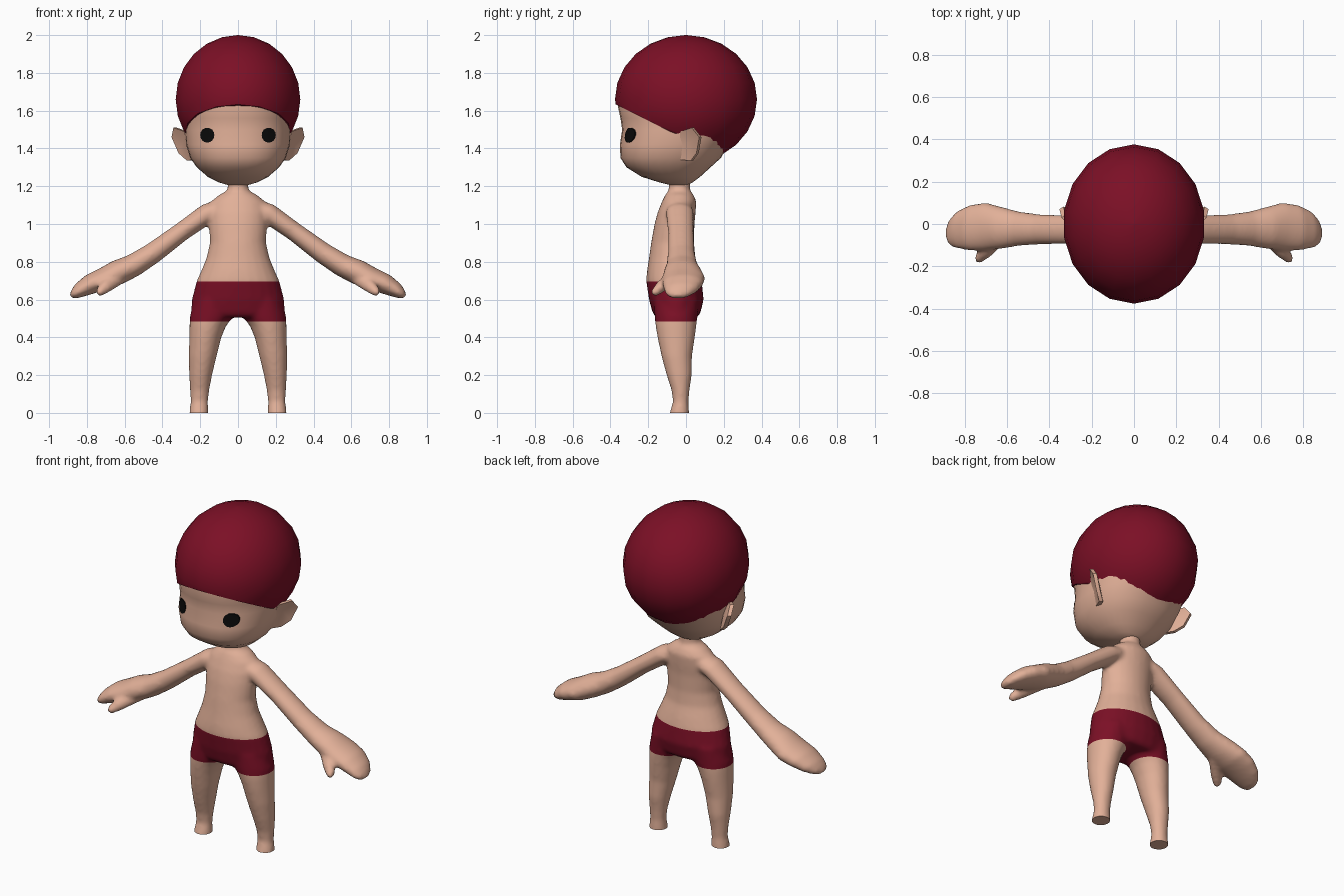
import bpy, bmesh, math
from mathutils import Vector

if "Cube" in bpy.data.objects:
    bpy.data.objects.remove(bpy.data.objects["Cube"])


def material(name, rgb):
    m = bpy.data.materials.new(name)
    m.diffuse_color = (*rgb, 1)
    m.use_nodes = True
    m.node_tree.nodes["Principled BSDF"].inputs["Base Color"].default_value = m.diffuse_color
    return m


skin = material("skin", (0.76, 0.435, 0.315))
crimson = material("crimson", (0.20, 0.005, 0.019))
black = material("eye black", (0.003, 0.003, 0.003))


def loft(bm, rings, n=24, side=1, power=2.0, phase=0.0):
    """Closed tube through rings (x, y, z, half width, half depth[, tilt])."""
    def sup(c):
        return math.copysign(abs(c) ** (2 / power), c)
    loops = []
    for r in rings:
        x, y, z, a, b = r[:5]
        tilt = math.radians(r[5]) if len(r) > 5 else 0
        loop = []
        for i in range(n):
            t = 2 * math.pi * i / n + phase
            u, v = a * sup(math.cos(t)), b * sup(math.sin(t))
            loop.append(bm.verts.new((side * (x + u * math.cos(tilt)), y + v,
                                      z + u * math.sin(tilt))))
        loops.append(loop)
    for p, q in zip(loops, loops[1:]):
        for i in range(n):
            j = (i + 1) % n
            bm.faces.new((p[i], p[j], q[j], q[i]))
    bm.faces.new(loops[0])
    bm.faces.new(loops[-1])


def finish(name, bm, mats, angle=45):
    bmesh.ops.recalc_face_normals(bm, faces=bm.faces)
    me = bpy.data.meshes.new(name)
    bm.to_mesh(me)
    bm.free()
    ob = bpy.data.objects.new(name, me)
    bpy.context.collection.objects.link(ob)
    for m in mats:
        me.materials.append(m)
    bpy.ops.object.select_all(action='DESELECT')
    ob.select_set(True)
    bpy.context.view_layer.objects.active = ob
    bpy.ops.object.shade_smooth_by_angle(angle=math.radians(angle))
    return ob


def cut(bm, co, no, **kw):
    bmesh.ops.bisect_plane(bm, geom=bm.verts[:] + bm.edges[:] + bm.faces[:],
                           plane_co=co, plane_no=no, **kw)


def fill(bm):
    edges = [e for e in bm.edges if e.is_boundary]
    bmesh.ops.holes_fill(bm, edges=edges, sides=0)


# Body: torso, neck, legs, arms and thumbs as lofts, fused into one skin
torso = [(0, -.05, .505, .235, .11), (0, -.05, .53, .25, .127), (0, -.051, .6, .245, .145),
         (0, -.064, .7, .219, .147), (0, -.068, .75, .196, .139), (0, -.073, .82, .167, .123),
         (0, -.071, .9, .149, .114), (0, -.061, 1.0, .154, .106), (0, -.05, 1.06, .155, .101),
         (0, -.036, 1.12, .142, .091), (0, -.035, 1.155, .10, .075), (0, -.035, 1.175, .06, .058)]
neck = [(0, -.035, 1.1, .055, .057), (0, -.035, 1.26, .055, .057)]
leg = [(.13, -.05, .6, .1, .12), (.14, -.053, .51, .115, .114), (.16, -.053, .46, .097, .108),
       (.173, -.052, .4, .085, .099), (.187, -.049, .3, .074, .081), (.198, -.036, .2, .061, .067),
       (.203, -.029, .12, .051, .048), (.205, -.028, .06, .046, .041),
       (.207, -.035, .0, .051, .052), (.207, -.035, -.06, .051, .052)]
arm = [(.06, -.035, 1.09, .05, .065, 60), (.16, -.033, 1.057, .054, .074, 58),
       (.3, -.027, .958, .05, .068, 54), (.45, -.025, .846, .056, .071, 54),
       (.55, -.022, .783, .061, .082, 56), (.63, -.018, .747, .067, .1, 56),
       (.70, -.012, .712, .063, .113, 55), (.77, -.017, .685, .057, .109, 52),
       (.83, -.027, .652, .044, .09, 45), (.865, -.04, .627, .028, .065, 42),
       (.882, -.045, .613, .012, .035, 42)]
thumb = [(.63, -.06, .72, .042, .042, 50), (.69, -.12, .677, .037, .04, 50),
         (.728, -.155, .643, .027, .03, 45), (.744, -.166, .625, .014, .016, 40)]

bm = bmesh.new()
loft(bm, torso)
loft(bm, neck)
for s in (1, -1):
    for part in (leg, arm, thumb):
        loft(bm, part, side=s)
rough = finish("rough_body", bm, [])
rm = rough.modifiers.new("fuse", 'REMESH')
rm.mode = 'VOXEL'
rm.voxel_size = 0.012
sm = rough.modifiers.new("soften", 'SMOOTH')
sm.factor, sm.iterations = 0.5, 6
deps = bpy.context.evaluated_depsgraph_get()
fused = bpy.data.meshes.new_from_object(rough.evaluated_get(deps))
bm = bmesh.new()
bm.from_mesh(fused)
bpy.data.objects.remove(rough)
bpy.data.meshes.remove(fused)

# Flat soles, then waist and hem cuts for the shorts
cut(bm, (0, 0, 0.001), (0, 0, 1), clear_inner=True)
for v in bm.verts:
    if v.co.z < 0.0015:
        v.co.z = 0
fill(bm)
WAIST, HEM = 0.695, 0.483
for z in (WAIST, HEM):
    cut(bm, (0, 0, z), (0, 0, 1))
for f in bm.faces:
    c = f.calc_center_median()
    f.material_index = int(HEM < c.z < WAIST and abs(c.x) < 0.4)
finish("body_with_shorts", bm, [skin, crimson], 60)

# Head: chin to crown rings given as (z, front y, back y, half width)
profile = [(1.205, -.08, .005, .05), (1.22, -.14, .035, .10), (1.25, -.235, .075, .16),
           (1.3, -.315, .13, .218), (1.35, -.347, .185, .253), (1.42, -.35, .225, .275),
           (1.5, -.338, .285, .28), (1.56, -.347, .31, .284), (1.62, -.36, .32, .29),
           (1.7, -.35, .33, .29)]
bm = bmesh.new()
loft(bm, [(0, (f + b) / 2, z, w, (b - f) / 2) for z, f, b, w in profile], n=32, power=2.25)
head = finish("head", bm, [skin], 60)

# Hair cap: 18-sided ellipsoid cut by a slanted plane
bm = bmesh.new()
rings = []
for i in range(13):
    a = math.pi * min(max(i / 12, 0.004), 0.996)
    rings.append((0, 0, 1.66 + .34 * math.cos(a), .335 * math.sin(a), .376 * math.sin(a)))
loft(bm, rings, n=18, phase=math.radians(10))
cut(bm, (0, 0, 1.447), (0, 0.5, 1), clear_inner=True)
fill(bm)
finish("hair_cap", bm, [crimson], 50)

# Eyes: thin discs laid on the face
bpy.context.view_layer.update()
for s, label in ((1, "left"), (-1, "right")):
    bm = bmesh.new()
    bmesh.ops.create_circle(bm, cap_ends=True, segments=16, radius=1)
    bmesh.ops.poke(bm, faces=bm.faces[:])
    for v in bm.verts:
        x, z = s * .16 + v.co.x * .037, 1.47 + v.co.y * .04
        hit, loc, nor, _ = head.ray_cast(Vector((x, -1, z)), Vector((0, 1, 0)))
        v.co = loc + nor * 0.005
    skirt = bmesh.ops.extrude_face_region(bm, geom=bm.faces[:])
    for g in skirt["geom"]:
        if isinstance(g, bmesh.types.BMVert):
            g.co.y += 0.009
    finish(label + "_eye", bm, [black])

# Ears: thin flared plates
outline = [(.245, -.03, 1.34), (.265, -.035, 1.42), (.285, -.03, 1.49), (.342, .03, 1.51),
           (.352, .07, 1.46), (.315, .055, 1.375), (.27, .025, 1.335)]
for s, label in ((1, "left"), (-1, "right")):
    bm = bmesh.new()
    front = [bm.verts.new((s * x, y, z)) for x, y, z in outline]
    back = [bm.verts.new((s * (x - .018), y + .012, z)) for x, y, z in outline]
    mid = [bm.verts.new((s * x, y, 1.43)) for x, y in ((.292, .022), (.272, .034))]
    n = len(outline)
    for i in range(n):
        j = (i + 1) % n
        bm.faces.new((front[i], front[j], back[j], back[i]))
        bm.faces.new((front[i], front[j], mid[0]))
        bm.faces.new((back[i], back[j], mid[1]))
    finish(label + "_ear", bm, [skin], 40)
